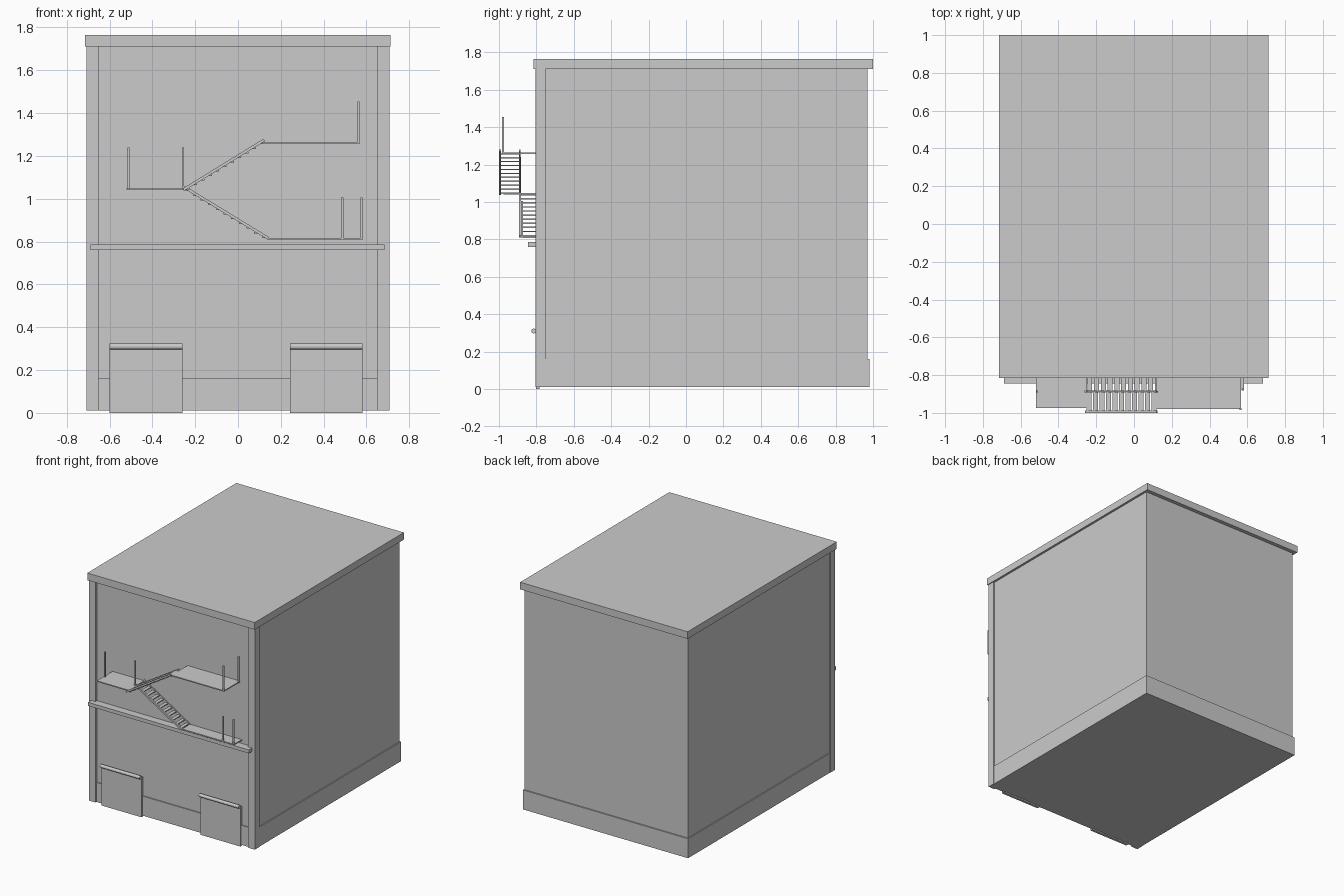
import bpy
import bmesh
import math
from mathutils import Matrix, Vector

if "Cube" in bpy.data.objects:
    bpy.data.objects.remove(bpy.data.objects["Cube"])


def make(name, bm):
    bmesh.ops.recalc_face_normals(bm, faces=bm.faces)
    me = bpy.data.meshes.new(name)
    bm.to_mesh(me)
    bm.free()
    ob = bpy.data.objects.new(name, me)
    bpy.context.collection.objects.link(ob)
    return ob


def add_box(bm, x, y, z):
    lo, hi = Vector((x[0], y[0], z[0])), Vector((x[1], y[1], z[1]))
    m = Matrix.Translation((lo + hi) / 2) @ Matrix.Diagonal((*(hi - lo), 1))
    bmesh.ops.create_cube(bm, size=1, matrix=m)


def box(name, x, y, z):
    bm = bmesh.new()
    add_box(bm, x, y, z)
    return make(name, bm)


def stringer(name, a, b, y, thick=0.013):
    # sloping side beam between two (x, z) points
    dx, dz = b[0] - a[0], b[1] - a[1]
    bm = bmesh.new()
    m = (Matrix.Translation(((a[0] + b[0]) / 2, (y[0] + y[1]) / 2, (a[1] + b[1]) / 2))
         @ Matrix.Rotation(-math.atan2(dz, dx), 4, 'Y')
         @ Matrix.Diagonal((math.hypot(dx, dz), y[1] - y[0], thick, 1)))
    bmesh.ops.create_cube(bm, size=1, matrix=m)
    return make(name, bm)


def treads(name, a, b, y, n):
    bm = bmesh.new()
    for i in range(n):
        t = (i + 0.5) / n
        x, z = a[0] + t * (b[0] - a[0]), a[1] + t * (b[1] - a[1])
        add_box(bm, (x - 0.013, x + 0.013), y, (z - 0.009, z - 0.002))
    return make(name, bm)


# building shell
box("walls", (-0.696, 0.696), (-0.785, 0.97), (0.012, 1.72))
box("plinth", (-0.704, 0.704), (-0.793, 0.98), (0.01, 0.16))
box("roof_slab", (-0.714, 0.713), (-0.815, 1.0), (1.71, 1.765))
for side, x in (("left", (-0.707, -0.652)), ("right", (0.65, 0.707))):
    box("corner_pillar_" + side, x, (-0.805, -0.75), (0.01, 1.715))
box("front_ledge", (-0.688, 0.684), (-0.844, -0.78), (0.76, 0.787))

# garage doors with roller housings
for side, (x0, x1) in (("left", (-0.6, -0.26)), ("right", (0.243, 0.582))):
    box("garage_door_" + side, (x0, x1), (-0.803, -0.783), (0.0, 0.305))
    bm = bmesh.new()
    m = (Matrix.Translation(((x0 + x1) / 2, -0.814, 0.31))
         @ Matrix.Rotation(math.pi / 2, 4, 'Y'))
    bmesh.ops.create_cone(bm, cap_ends=True, segments=12, radius1=0.013,
                          radius2=0.013, depth=x1 - x0, matrix=m)
    make("door_roller_" + side, bm)

# fire escape platforms
box("lower_platform", (0.14, 0.582), (-0.88, -0.78), (0.808, 0.817))
box("middle_landing", (-0.52, -0.25), (-0.975, -0.78), (1.04, 1.048))
box("upper_platform", (0.12, 0.567), (-0.98, -0.78), (1.256, 1.264))

# flights of stairs
low = ((0.142, 0.815), (-0.252, 1.055))
up = ((-0.255, 1.042), (0.122, 1.274))
for name, (a, b), outer, inner in (("lower_stair", low, -0.893, -0.79),
                                   ("upper_stair", up, -1.0, -0.893)):
    stringer(name + "_outer_beam", a, b, (outer, outer + 0.012))
    stringer(name + "_inner_beam", a, b, (inner, inner + 0.008))
    treads(name + "_treads", a, b, (outer + 0.008, inner + 0.003), 11)

# railing posts: x, y, bottom, top
posts = [(-0.512, -0.887, 1.045, 1.24), (-0.256, -0.887, 1.045, 1.24),
         (0.563, -0.979, 1.258, 1.455), (0.563, -0.795, 1.258, 1.455),
         (0.487, -0.876, 0.812, 1.006), (0.577, -0.876, 0.812, 1.006)]
for i, (x, y, z0, z1) in enumerate(posts):
    box("railing_post_%d" % (i + 1), (x - 0.005, x + 0.005),
        (y - 0.005, y + 0.005), (z0, z1))
